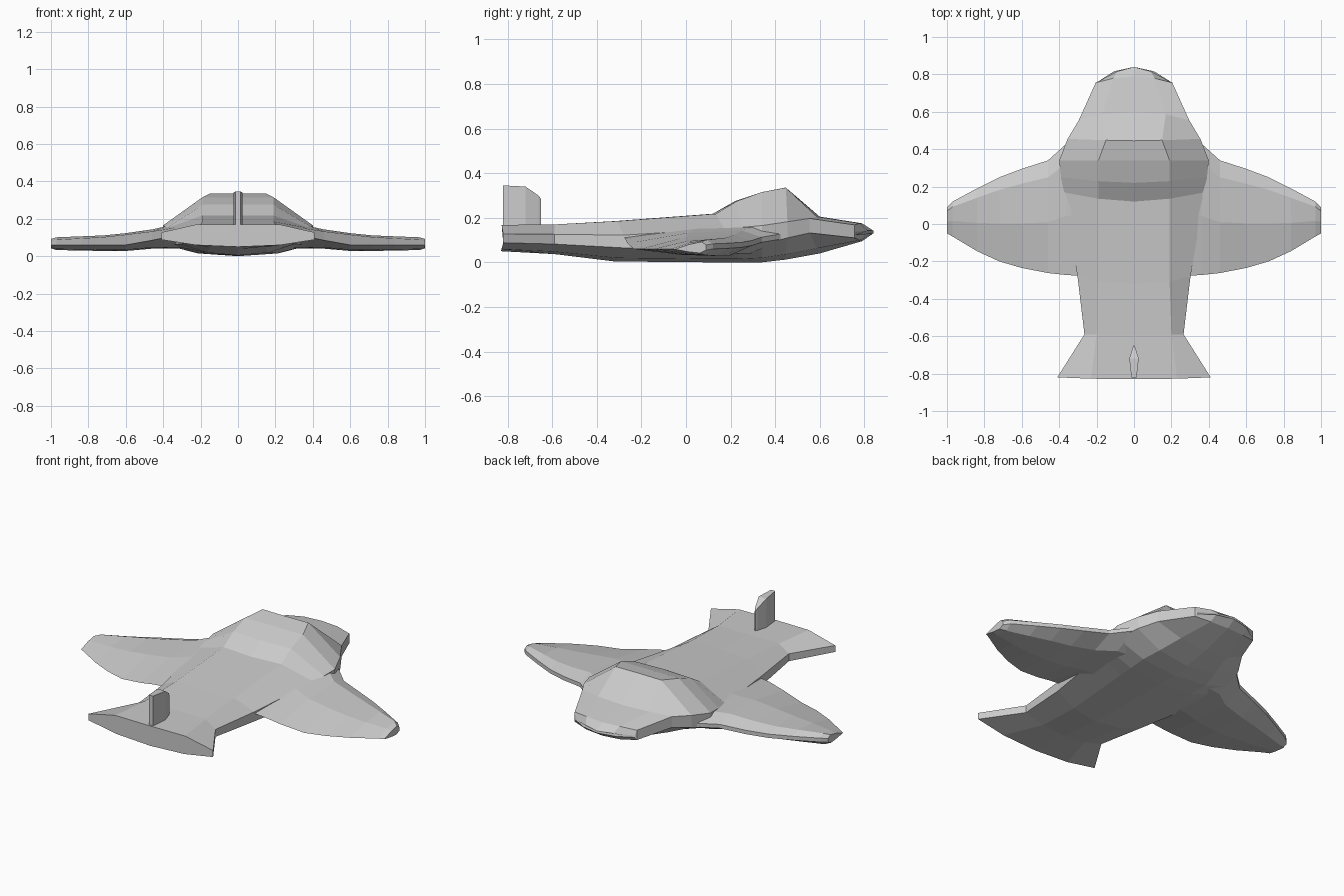
import bpy, bmesh


def loft(name, rings, mirror=False):
    """Skin a series of closed rings and cap both ends."""
    bm = bmesh.new()
    loops = [[bm.verts.new(p) for p in ring] for ring in rings]
    n = len(loops[0])
    for a, b in zip(loops, loops[1:]):
        for i in range(n):
            j = (i + 1) % n
            bm.faces.new((a[i], a[j], b[j], b[i]))
    bm.faces.new(loops[0])
    bm.faces.new(loops[-1])
    bmesh.ops.recalc_face_normals(bm, faces=bm.faces[:])
    mesh = bpy.data.meshes.new(name)
    bm.to_mesh(mesh)
    bm.free()
    ob = bpy.data.objects.new(name, mesh)
    bpy.context.collection.objects.link(ob)
    if mirror:
        ob.modifiers.new("mirror", 'MIRROR')
    return ob


def body_ring(y, dy, xs, zt, xe, zu, zl, zb):
    """Faceted hull section: flat deck, sloped shoulder, side wall, keel."""
    half = [(xs, y + dy * 0.3, zt), (xe, y + dy, zu), (xe, y + dy, zl),
            (xe * 0.55, y + dy * 0.3, zb + 0.25 * (zl - zb))]
    left = [(-x, yy, z) for x, yy, z in reversed(half)]
    return [(0, y, zt)] + half + [(0, y, zb)] + left


def wing_ring(x, le, te, zt, zm, zle, zte, zb):
    """Faceted aerofoil with a crease just behind the leading edge."""
    c = le - te
    return [(x, le, zle + 0.008), (x, le - 0.15 * c, zt), (x, le - 0.55 * c, zm),
            (x, te, zte), (x, le - 0.6 * c, zb + 0.006),
            (x, le - 0.2 * c, zb), (x, le, zle - 0.015)]


# Fuselage with flared tail, raised canopy and blunt nose
# y, edge offset, deck half width, deck z, edge x, edge top z, edge low z, keel z
body = [
    (-0.83, 0.01, 0.23, 0.168, 0.41, 0.127, 0.088, 0.05),
    (-0.59, 0.00, 0.20, 0.170, 0.265, 0.126, 0.082, 0.037),
    (-0.32, 0.04, 0.19, 0.185, 0.302, 0.122, 0.065, 0.004),
    (0.12, 0.05, 0.19, 0.218, 0.38, 0.150, 0.06, 0.0),
    (0.22, 0.03, 0.19, 0.275, 0.39, 0.157, 0.06, 0.0),
    (0.34, 0.00, 0.19, 0.315, 0.40, 0.165, 0.08, 0.0),
    (0.445, 0.01, 0.15, 0.335, 0.355, 0.182, 0.11, 0.012),
    (0.60, -0.045, 0.17, 0.205, 0.295, 0.197, 0.132, 0.04),
    (0.79, -0.035, 0.11, 0.175, 0.205, 0.168, 0.110, 0.095),
    (0.84, -0.08, 0.09, 0.142, 0.195, 0.137, 0.125, 0.130),
]
loft("fuselage", [body_ring(*s) for s in body])

# Wings, tapering to clipped tips
# x, leading y, trailing y, crease z, mid z, leading z, trailing z, bottom z
wing = [
    (0.20, 0.46, -0.28, 0.200, 0.172, 0.120, 0.120, 0.040),
    (0.36, 0.43, -0.273, 0.165, 0.148, 0.120, 0.105, 0.040),
    (0.46, 0.34, -0.262, 0.143, 0.132, 0.105, 0.085, 0.040),
    (0.60, 0.295, -0.235, 0.123, 0.115, 0.090, 0.060, 0.028),
    (0.72, 0.25, -0.20, 0.111, 0.102, 0.082, 0.060, 0.028),
    (0.84, 0.19, -0.145, 0.106, 0.095, 0.078, 0.060, 0.030),
    (0.97, 0.12, -0.067, 0.101, 0.088, 0.075, 0.060, 0.033),
    (1.00, 0.09, -0.05, 0.092, 0.080, 0.070, 0.058, 0.042),
]
loft("wings", [wing_ring(*s) for s in wing], mirror=True)

# Upright tail fin: y, half width, top z
fin = [(-0.82, 0.014, 0.345), (-0.72, 0.025, 0.34), (-0.662, 0.008, 0.30),
       (-0.65, 0.002, 0.285)]
loft("tail_fin", [[(-w, y, 0.15), (w, y, 0.15), (w, y, z), (-w, y, z)]
                  for y, w, z in fin])
